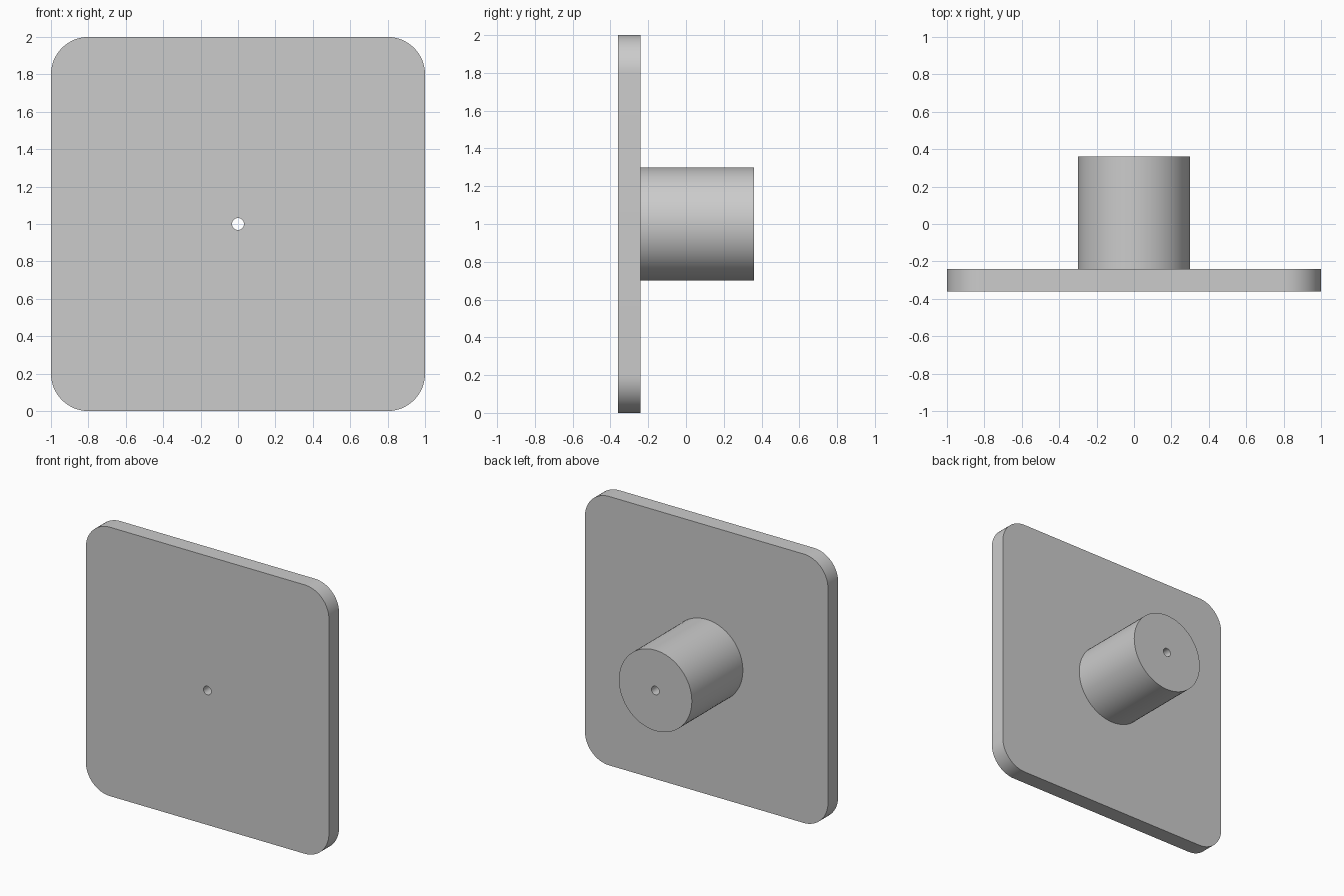
import bpy, bmesh
from math import pi, cos, sin, radians

cube = bpy.data.objects.get("Cube")
if cube:
    bpy.data.objects.remove(cube, do_unlink=True)

FRONT, PLATE_BACK, POST_END = -0.36, -0.24, 0.36
CENTRE_Z = 1.0

grey = bpy.data.materials.new("plain grey")
grey.use_nodes = True
colour = (0.6, 0.6, 0.6, 1)
grey.diffuse_color = colour
grey.node_tree.nodes["Principled BSDF"].inputs["Base Color"].default_value = colour


def prism(name, outline, y0, y1):
    """Extrude an (x, z) outline along y."""
    bm = bmesh.new()
    face = bm.faces.new([bm.verts.new((x, y0, z + CENTRE_Z)) for x, z in outline])
    ext = bmesh.ops.extrude_face_region(bm, geom=[face])
    moved = [v for v in ext["geom"] if isinstance(v, bmesh.types.BMVert)]
    bmesh.ops.translate(bm, verts=moved, vec=(0, y1 - y0, 0))
    bmesh.ops.recalc_face_normals(bm, faces=bm.faces)
    mesh = bpy.data.meshes.new(name)
    bm.to_mesh(mesh)
    bm.free()
    mesh.materials.append(grey)
    obj = bpy.data.objects.new(name, mesh)
    bpy.context.collection.objects.link(obj)
    return obj


def circle(radius, count):
    return [(radius * cos(2 * pi * i / count), radius * sin(2 * pi * i / count))
            for i in range(count)]


def rounded_square(half, radius, steps):
    pts = []
    for corner in range(4):
        mid = pi / 4 + corner * pi / 2
        cx = (half - radius) * (1 if cos(mid) > 0 else -1)
        cz = (half - radius) * (1 if sin(mid) > 0 else -1)
        for i in range(steps + 1):
            a = (corner + i / steps) * pi / 2
            pts.append((cx + radius * cos(a), cz + radius * sin(a)))
    return pts


# Plate, post and the bore that runs through both
plate = prism("mounting_plate", rounded_square(1.0, 0.2, 16), FRONT, PLATE_BACK)
post = prism("post", circle(0.3, 64), FRONT + 0.06, POST_END)
bore = prism("bore_cutter", circle(0.032, 32), FRONT - 0.1, POST_END + 0.1)

bpy.ops.object.select_all(action="DESELECT")
bpy.context.view_layer.objects.active = plate
plate.select_set(True)
for tool, operation in ((post, "UNION"), (bore, "DIFFERENCE")):
    mod = plate.modifiers.new(tool.name, "BOOLEAN")
    mod.operation, mod.solver, mod.object = operation, "EXACT", tool
    bpy.ops.object.modifier_apply(modifier=mod.name)
    bpy.data.objects.remove(tool, do_unlink=True)

plate.name = "plate_with_post"
bpy.ops.object.shade_smooth_by_angle(angle=radians(30))
